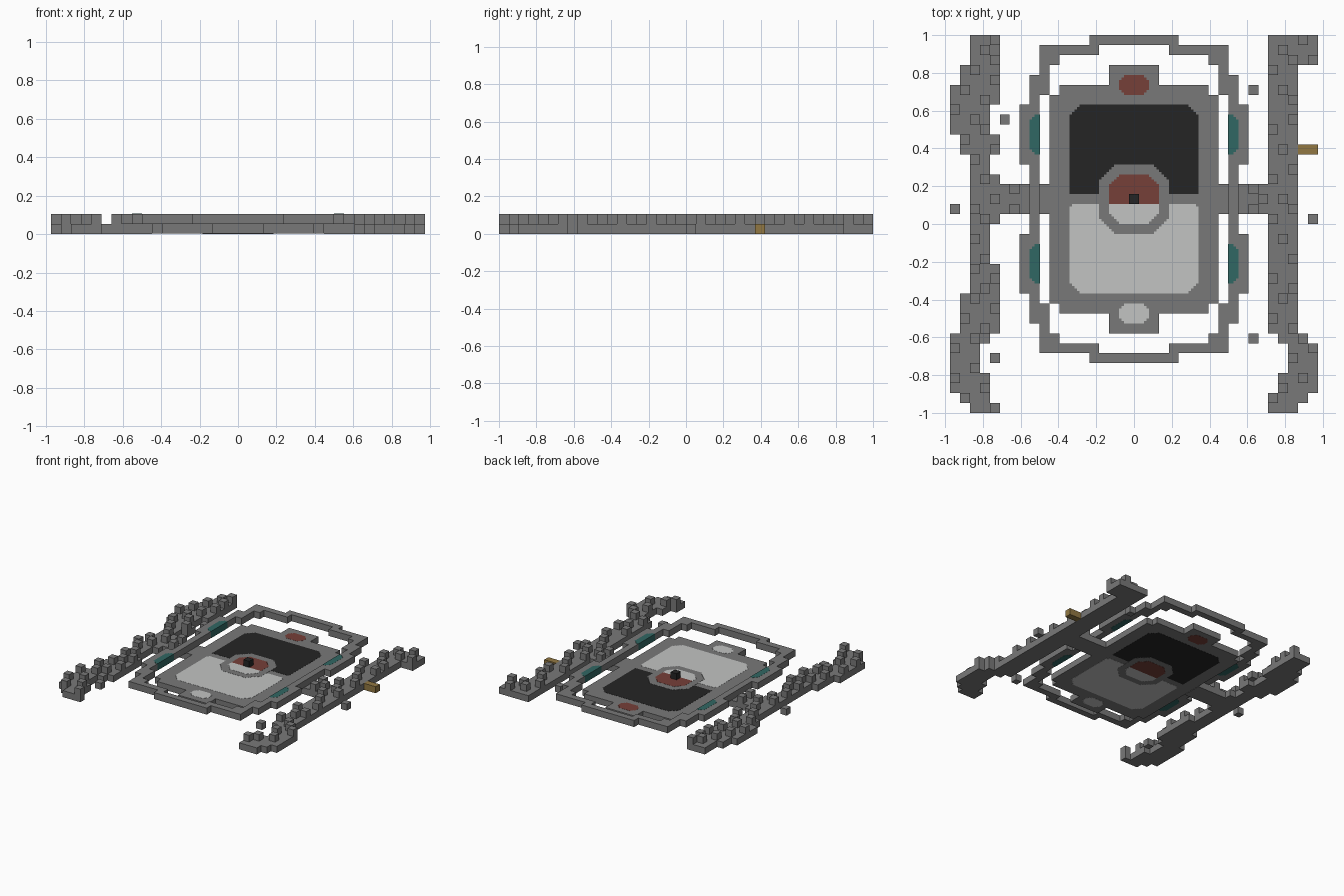
import bpy, bmesh

if "Cube" in bpy.data.objects:
    bpy.data.objects.remove(bpy.data.objects["Cube"], do_unlink=True)

CELL = 2 / 38
SKIN = 0.001          # step between layered inlays
COLS, ROWS = 37, 38


def material(name, rgb):
    mat = bpy.data.materials.new(name)
    mat.use_nodes = True
    color = (*rgb, 1)
    mat.diffuse_color = color
    mat.node_tree.nodes["Principled BSDF"].inputs["Base Color"].default_value = color
    return mat


stone = material("stone grey", (0.19, 0.19, 0.19))
black = material("black", (0.018, 0.018, 0.018))
white = material("pale grey", (0.54, 0.55, 0.545))
red = material("brick red", (0.18, 0.05, 0.04))
teal = material("teal", (0.03, 0.135, 0.125))
gold = material("gold", (0.285, 0.187, 0.055))


def spot(c, r):
    """Grid column and row to x, y."""
    return (c - COLS / 2) * CELL, (ROWS / 2 - r) * CELL


def finish(name, bm, mat):
    bmesh.ops.recalc_face_normals(bm, faces=bm.faces)
    mesh = bpy.data.meshes.new(name)
    bm.to_mesh(mesh)
    bm.free()
    mesh.materials.append(mat)
    obj = bpy.data.objects.new(name, mesh)
    bpy.context.collection.objects.link(obj)
    return obj


def slab(c, r, w, h, layer=0):
    return {(i, j, layer) for i in range(c, c + w) for j in range(r, r + h)}


def blocks(name, cells, mat, inset=0):
    """Joined cubes on the grid, keeping only outside faces."""
    bm = bmesh.new()
    for cell in cells:
        for axis in range(3):
            for side in (0, 1):
                near = list(cell)
                near[axis] += 2 * side - 1
                if tuple(near) in cells:
                    continue
                corners = []
                for a, b in ((0, 0), (1, 0), (1, 1), (0, 1)):
                    p = list(cell)
                    p[axis] += side
                    p[(axis + 1) % 3] += a
                    p[(axis + 2) % 3] += b
                    z = p[2] * CELL + (inset if p[2] == 0 else 0)
                    corners.append(bm.verts.new((*spot(p[0], p[1]), z)))
                bm.faces.new(corners)
    bmesh.ops.remove_doubles(bm, verts=bm.verts, dist=CELL / 100)
    return finish(name, bm, mat)


def inlay(name, c0, r0, c1, r1, steps, mat, low, high):
    """Plate with stair-stepped corners; steps run clockwise from top left."""
    q = 0.25
    points = []
    corner_data = ((c0, r0, 1, 1), (c1, r0, -1, 1), (c1, r1, -1, -1), (c0, r1, 1, -1))
    for n, ((c, r, sx, sy), k) in enumerate(zip(corner_data, steps)):
        stair = []
        for i in range(k):
            stair += [(i, k - i), (i + 1, k - i)]
        stair.append((k, 0))
        if n % 2:
            stair.reverse()
        points += [(c + sx * a * q, r + sy * b * q) for a, b in stair]
    bm = bmesh.new()
    face = bm.faces.new([bm.verts.new((*spot(*p), low)) for p in points])
    grown = bmesh.ops.extrude_face_region(bm, geom=[face], use_keep_orig=True)["geom"]
    for v in grown:
        if isinstance(v, bmesh.types.BMVert):
            v.co.z = high
    return finish(name, bm, mat)


# Central board with a tab at each end
board = slab(10, 6, 17, 21) | slab(11, 5, 15, 23) | slab(16, 3, 5, 27)
blocks("board", board, stone, 3 * SKIN)


def board_inlay(name, bounds, steps, mat, level):
    inlay(name, *bounds, steps, mat, (3 - level) * SKIN, CELL + level * SKIN)


board_inlay("back_panel", (12, 7, 25, 16), (4, 4, 0, 0), black, 1)
board_inlay("front_panel", (12, 17, 25, 26), (1, 1, 4, 4), white, 1)
board_inlay("back_tab_panel", (17, 4, 20, 6), (2, 2, 2, 2), red, 1)
board_inlay("front_tab_panel", (17, 27, 20, 29), (2, 2, 2, 2), white, 1)
board_inlay("centre_ring", (15, 13, 22, 20), (6, 6, 6, 6), stone, 2)
board_inlay("centre_back_half", (16, 14, 21, 17), (4, 4, 0, 0), red, 3)
board_inlay("centre_front_half", (16, 17, 21, 19), (0, 0, 4, 4), white, 3)
blocks("centre_cube", slab(18, 16, 1, 1, 1), black)

# Raised outer frame, one quarter mirrored both ways
quarter = (slab(14, 0, 5, 1, 1) | slab(9, 1, 6, 1, 1) | slab(9, 2, 2, 1, 1)
           | slab(9, 3, 1, 3, 1) | slab(8, 4, 1, 13, 1) | slab(7, 7, 1, 6, 1))
frame = set()
for c, r, z in quarter:
    for mc in (c, 36 - c):
        frame |= {(mc, r, z), (mc, 32 - r, z)}
blocks("outer_frame", frame, stone)

# Teal strips in the frame sides
for label, r in (("back", 8), ("front", 21)):
    low, high = CELL - SKIN, 2 * CELL + SKIN
    inlay("right_" + label + "_strip", 8, r, 9.02, r + 4, (2, 0, 0, 2), teal, low, high)
    inlay("left_" + label + "_strip", 27.98, r, 29, r + 4, (0, 2, 2, 0), teal, low, high)


def wall(name, base, bumps):
    """Low wall with loose cubes on top, listed by column."""
    cells = set(base)
    for c, rows in bumps.items():
        cells |= {(c, r, 1) for r in rows}
    blocks(name, cells, stone)


# Rubble walls and the bridges to the board
right_base = (slab(2, 0, 1, 38) | slab(3, 0, 1, 31) | slab(3, 34, 1, 4)
              | slab(4, 0, 1, 7) | slab(4, 10, 1, 2) | slab(4, 14, 1, 5)
              | slab(4, 23, 1, 7) | slab(4, 37, 1, 1) | slab(1, 3, 1, 9)
              | slab(0, 5, 1, 5) | slab(1, 26, 1, 11) | slab(0, 30, 1, 6)
              | slab(5, 15, 5, 3))
wall("right_wall", right_base, {
    0: (7, 31, 34), 1: (5, 10, 28, 36), 2: (3, 8, 12, 17, 20, 23, 26, 30, 33),
    3: (1, 6, 9, 14, 18, 22, 25, 29, 35), 4: (0, 2, 4, 11, 16, 24, 27, 37),
    6: (15, 17)})

left_base = (slab(32, 0, 3, 30) | slab(35, 0, 2, 3) | slab(33, 30, 3, 1)
             | slab(34, 31, 3, 5) | slab(33, 34, 1, 2) | slab(32, 36, 4, 1)
             | slab(32, 37, 3, 1) | slab(27, 15, 5, 3))
wall("left_wall", left_base, {
    30: (15, 17), 31: (16,), 32: (3, 9, 14, 18, 24, 28, 36),
    33: (1, 5, 11, 16, 20, 26, 35), 34: (2, 6, 8, 13, 17, 22, 25, 29, 32),
    35: (0, 30, 34), 36: (2, 31)})

# Loose ground cubes
for n, (c, r) in enumerate(((0, 17), (5, 8), (4, 32), (30, 5), (30, 30), (36, 18))):
    blocks("loose_cube_" + "abcdef"[n], slab(c, r, 1, 1), stone)

# Gold bar beside the left wall
blocks("gold_bar", slab(35, 11, 2, 1), gold)
